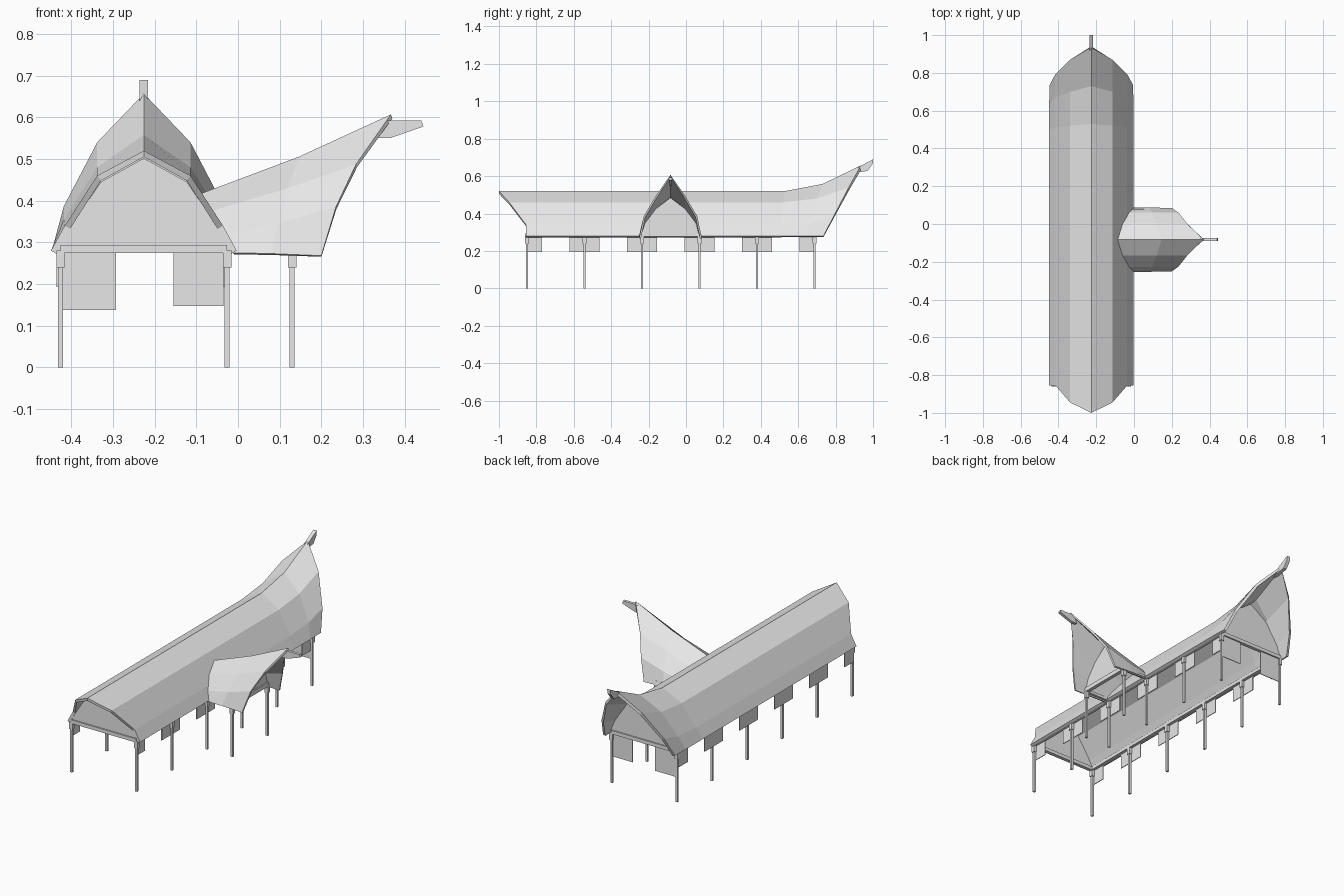
import bpy
import bmesh
from mathutils import Matrix, Vector

if "Cube" in bpy.data.objects:
    bpy.data.objects.remove(bpy.data.objects["Cube"], do_unlink=True)

grey = bpy.data.materials.new("pale grey")
grey.use_nodes = True
grey.diffuse_color = (0.8, 0.8, 0.8, 1)
grey.node_tree.nodes["Principled BSDF"].inputs["Base Color"].default_value = (0.8, 0.8, 0.8, 1)

HALL_X = -0.226     # centre line of the long hall
PORCH_Y = -0.083    # centre line of the side porch
HALF = 0.2          # post offset from the hall centre
FRONT, BACK = -0.85, 0.687
POST_Y = [FRONT + i * (BACK - FRONT) / 5 for i in range(6)]
PORCH_POST_X = 0.13

# Hall frame: local (across, along, up). Porch frame turns "along" towards +x.
HALL = Matrix.Translation((HALL_X, 0, 0))
PORCH = Matrix(((0, 1, 0, 0), (-1, 0, 0, PORCH_Y), (0, 0, 1, 0), (0, 0, 0, 1)))


def finish(name, bm, frame=None):
    if frame:
        bm.transform(frame)
    bmesh.ops.recalc_face_normals(bm, faces=bm.faces)
    mesh = bpy.data.meshes.new(name)
    bm.to_mesh(mesh)
    bm.free()
    mesh.materials.append(grey)
    obj = bpy.data.objects.new(name, mesh)
    bpy.context.collection.objects.link(obj)
    return obj


def box(name, x, y, z):
    bm = bmesh.new()
    bmesh.ops.create_cube(bm, size=1)
    for v in bm.verts:
        v.co = Vector([(r[0] + r[1]) / 2 + c * (r[1] - r[0]) for r, c in zip((x, y, z), v.co)])
    return finish(name, bm)


def roof(name, stations, frame, thickness):
    """Loft mirrored half sections, listed from eave to ridge."""
    bm = bmesh.new()
    rows = []
    for half in stations:
        full = half + [(-w, a, z) for w, a, z in reversed(half[:-1])]
        rows.append([bm.verts.new(p) for p in full])
    for r, s in zip(rows, rows[1:]):
        for i in range(len(r) - 1):
            bm.faces.new((r[i], r[i + 1], s[i + 1], s[i]))
    obj = finish(name, bm, frame)
    # make the open shell face upwards so it thickens inwards
    if sum(p.normal.z * p.area for p in obj.data.polygons) < 0:
        obj.data.flip_normals()
    mod = obj.modifiers.new("thickness", "SOLIDIFY")
    mod.thickness = thickness
    mod.offset = -1


def plate(name, outline, frame, thickness, axis):
    """Extrude a flat outline symmetrically along one local axis."""
    bm = bmesh.new()
    face = bm.faces.new([bm.verts.new(p) for p in outline])
    shift = Vector([thickness if i == axis else 0 for i in range(3)])
    ext = bmesh.ops.extrude_face_region(bm, geom=[face])
    bmesh.ops.translate(bm, vec=shift, verts=[g for g in ext["geom"] if isinstance(g, bmesh.types.BMVert)])
    bmesh.ops.translate(bm, vec=-shift / 2, verts=bm.verts)
    return finish(name, bm, frame)


def gable(name, half, along, frame):
    full = half + [(-w, z) for w, z in reversed(half[:-1])]
    plate(name, [(w, along, z) for w, z in full], frame, 0.006, 1)


def post(name, x, y):
    box(name, (x - 0.006, x + 0.006), (y - 0.006, y + 0.006), (0, 0.24))
    box(name + "_cap", (x - 0.01, x + 0.01), (y - 0.01, y + 0.01), (0.24, 0.28))


# Long hall roof with an upswept back
roof("hall_roof", [
    [(0.223, -0.855, 0.28), (0.19, -0.855, 0.34), (0.112, -0.945, 0.46), (0, -1, 0.52)],
    [(0.223, 0.5, 0.28), (0.19, 0.51, 0.34), (0.112, 0.52, 0.46), (0, 0.53, 0.52)],
    [(0.223, 0.64, 0.28), (0.192, 0.67, 0.355), (0.112, 0.70, 0.48), (0, 0.73, 0.558)],
    [(0.221, 0.735, 0.28), (0.192, 0.79, 0.387), (0.112, 0.87, 0.54), (0, 0.935, 0.657)],
], HALL, 0.015)
gable("front_gable", [(0.208, 0.28), (0.178, 0.335), (0.103, 0.445), (0, 0.502)], FRONT, HALL)
gable("back_gable", [(0.21, 0.28), (0.18, 0.35), (0.104, 0.465), (0, 0.535)], BACK, HALL)

# Porch roof, tapering back into the hall roof
roof("porch_roof", [
    [(0.17, -0.01, 0.275), (0.145, -0.03, 0.32), (0.085, -0.065, 0.375), (0, -0.1, 0.413)],
    [(0.17, 0.08, 0.273), (0.145, 0.095, 0.345), (0.085, 0.12, 0.43), (0, 0.145, 0.505)],
    [(0.168, 0.2, 0.268), (0.143, 0.235, 0.385), (0.083, 0.283, 0.487), (0, 0.367, 0.607)],
], PORCH, 0.01)
gable("porch_gable", [(0.16, 0.28), (0.135, 0.35), (0.078, 0.425), (0, 0.485)], PORCH_POST_X, PORCH)

# Ridge horns
plate("hall_horn", [(0, 0.88, 0.612), (0, 0.97, 0.628), (0, 0.998, 0.665), (0, 1, 0.69),
                    (0, 0.93, 0.652)], HALL, 0.02, 0)
plate("porch_horn", [(0, 0.33, 0.55), (0, 0.365, 0.55), (0, 0.445, 0.578), (0, 0.44, 0.593),
                     (0, 0.35, 0.593)], PORCH, 0.016, 0)

# Posts, eave beams and hanging wall panels along both sides
for side, label in ((-1, "right"), (1, "left")):
    x = HALL_X + side * HALF
    for i, y in enumerate(POST_Y):
        post(f"{label}_post_{i + 1}", x, y)
        start = y if i == 0 else y - 0.08
        end = y if i == 5 else y + 0.08
        px = x - 0.008
        box(f"{label}_panel_{i + 1}", (px - 0.002, px + 0.002), (start, end), (0.193, 0.28))
    box(f"{label}_beam", (x - 0.01, x + 0.01), (FRONT, BACK), (0.276, 0.296))

# End beams
for y, label in ((FRONT, "front"), (BACK, "back")):
    box(f"{label}_beam", (HALL_X - HALF, HALL_X + HALF), (y - 0.01, y + 0.01), (0.274, 0.294))

# Larger panels hanging beside the back posts
box("back_panel_right", (-0.42, -0.293), (BACK - 0.002, BACK + 0.002), (0.137, 0.28))
box("back_panel_left", (-0.155, -0.035), (BACK - 0.002, BACK + 0.002), (0.147, 0.28))

# Porch frame
for y, label in ((POST_Y[2], "front"), (POST_Y[3], "back")):
    post(f"porch_{label}_post", PORCH_POST_X, y)
    box(f"porch_{label}_beam", (HALL_X + HALF, PORCH_POST_X), (y - 0.008, y + 0.008), (0.276, 0.292))
box("porch_end_beam", (PORCH_POST_X - 0.01, PORCH_POST_X + 0.01), (POST_Y[2], POST_Y[3]), (0.276, 0.3))
